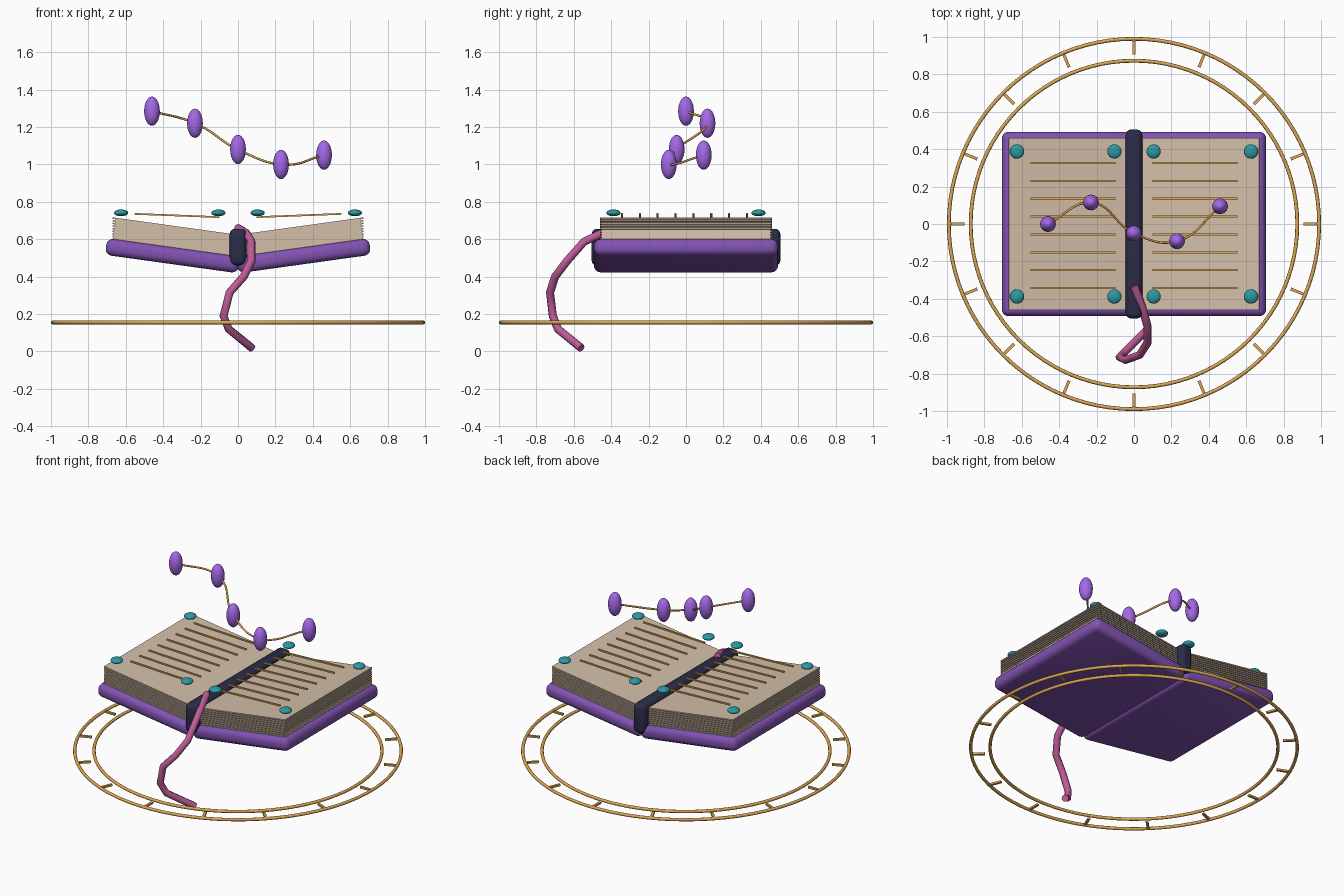
import bpy, math
from mathutils import Matrix

if "Cube" in bpy.data.objects:
    bpy.data.objects.remove(bpy.data.objects["Cube"])


def material(name, rgb):
    m = bpy.data.materials.new(name)
    m.diffuse_color = (*rgb, 1)
    m.use_nodes = True
    m.node_tree.nodes["Principled BSDF"].inputs["Base Color"].default_value = m.diffuse_color
    return m


COVER = material("cover purple", (0.22, 0.085, 0.44))
BEAD = material("bead violet", (0.39, 0.145, 0.84))
PAGE = material("page tan", (0.66, 0.52, 0.40))
SPINE = material("spine navy", (0.025, 0.025, 0.065))
GOLD = material("gold", (0.72, 0.39, 0.09))
TEAL = material("gem teal", (0.025, 0.32, 0.36))
PINK = material("ribbon pink", (0.52, 0.11, 0.32))

TILT = math.radians(7.9)


def finish(name, mat, smooth=True):
    ob = bpy.context.object
    ob.name = name
    ob.data.materials.append(mat)
    if smooth:
        bpy.ops.object.shade_smooth_by_angle(angle=math.radians(40))
    return ob


def box(name, mat, loc, size, rot=(0, 0, 0), bevel=0, segments=4):
    bpy.ops.mesh.primitive_cube_add(size=1, location=loc, rotation=rot)
    ob = bpy.context.object
    ob.data.transform(Matrix.Diagonal((*size, 1)))
    if bevel:
        mod = ob.modifiers.new("bevel", 'BEVEL')
        mod.width = bevel
        mod.segments = segments
        bpy.ops.object.modifier_apply(modifier="bevel")
    return finish(name, mat, bool(bevel))


def ellipsoid(name, mat, loc, radii):
    bpy.ops.mesh.primitive_uv_sphere_add(segments=24, ring_count=14, location=loc)
    bpy.context.object.data.transform(Matrix.Diagonal((*radii, 1)))
    return finish(name, mat)


def tube(name, mat, points, radius, curved):
    cu = bpy.data.curves.new(name, 'CURVE')
    cu.dimensions = '3D'
    cu.bevel_depth = radius
    cu.bevel_resolution = 2
    cu.use_fill_caps = True
    cu.resolution_u = 10
    sp = cu.splines.new('BEZIER' if curved else 'POLY')
    pts = sp.bezier_points if curved else sp.points
    pts.add(len(points) - 1)
    for p, co in zip(pts, points):
        if curved:
            p.co = co
            p.handle_left_type = p.handle_right_type = 'AUTO'
        else:
            p.co = (*co, 1)
    ob = bpy.data.objects.new(name, cu)
    bpy.context.collection.objects.link(ob)
    cu.materials.append(mat)
    return ob


# Book halves, mirrored left and right
for s, side in ((1, "right"), (-1, "left")):
    rot = (0, -s * TILT, 0)
    box(f"cover_{side}", COVER, (s * 0.35, 0, 0.512), (0.718, 0.985, 0.09),
        rot, 0.036)
    # Page stack: inset core with thin sheets laid over it
    length = 0.64 / math.cos(TILT)
    box(f"page_core_{side}", PAGE, (s * 0.35, 0, 0.609),
        (length - 0.016, 0.904, 0.112), rot)
    for i in range(9):
        box(f"page_sheet_{side}", PAGE, (s * 0.35, 0, 0.558 + i * 0.0138),
            (length, 0.92, 0.008), rot)
    # Written lines
    for i in range(8):
        box(f"text_line_{side}", GOLD, (s * 0.327, 0.326 - i * 0.0955, 0.727),
            (0.455, 0.011, 0.009), (0, -s * math.radians(2.2), 0))
    # Corner gems
    for x in (0.105, 0.625):
        for y in (-0.388, 0.388):
            ellipsoid(f"corner_gem_{side}", TEAL, (s * x, y, 0.741),
                      (0.038, 0.038, 0.018))

# Spine
box("spine", SPINE, (0, 0, 0.557), (0.09, 1.01, 0.198), bevel=0.03)

# Ribbon bookmark hanging over the front
tube("ribbon", PINK, [(0, -0.33, 0.66), (0.045, -0.45, 0.632),
     (0.072, -0.545, 0.587), (0.073, -0.635, 0.485), (0.03, -0.70, 0.40),
     (-0.045, -0.727, 0.315), (-0.077, -0.712, 0.19), (-0.05, -0.685, 0.12),
     (0.075, -0.56, 0.018)], 0.022, False)

# Floating bead string
beads = [(-0.46, 0, 1.285), (-0.23, 0.115, 1.22), (0, -0.05, 1.08),
         (0.23, -0.092, 1.0), (0.46, 0.095, 1.05)]
for p in beads:
    ellipsoid("bead", BEAD, p, (0.042, 0.042, 0.078))
tube("bead_thread", GOLD, beads, 0.006, True)

# Floor rings with radial ticks
for name, radius in (("outer_ring", 0.99), ("inner_ring", 0.873)):
    bpy.ops.mesh.primitive_torus_add(major_radius=radius, minor_radius=0.01,
                                     major_segments=96, minor_segments=10,
                                     location=(0, 0, 0.155))
    finish(name, GOLD)
for i in range(16):
    a = i * math.tau / 16
    box("ring_tick", GOLD, (0.943 * math.cos(a), 0.943 * math.sin(a), 0.155),
        (0.072, 0.016, 0.012), (0, 0, a))
